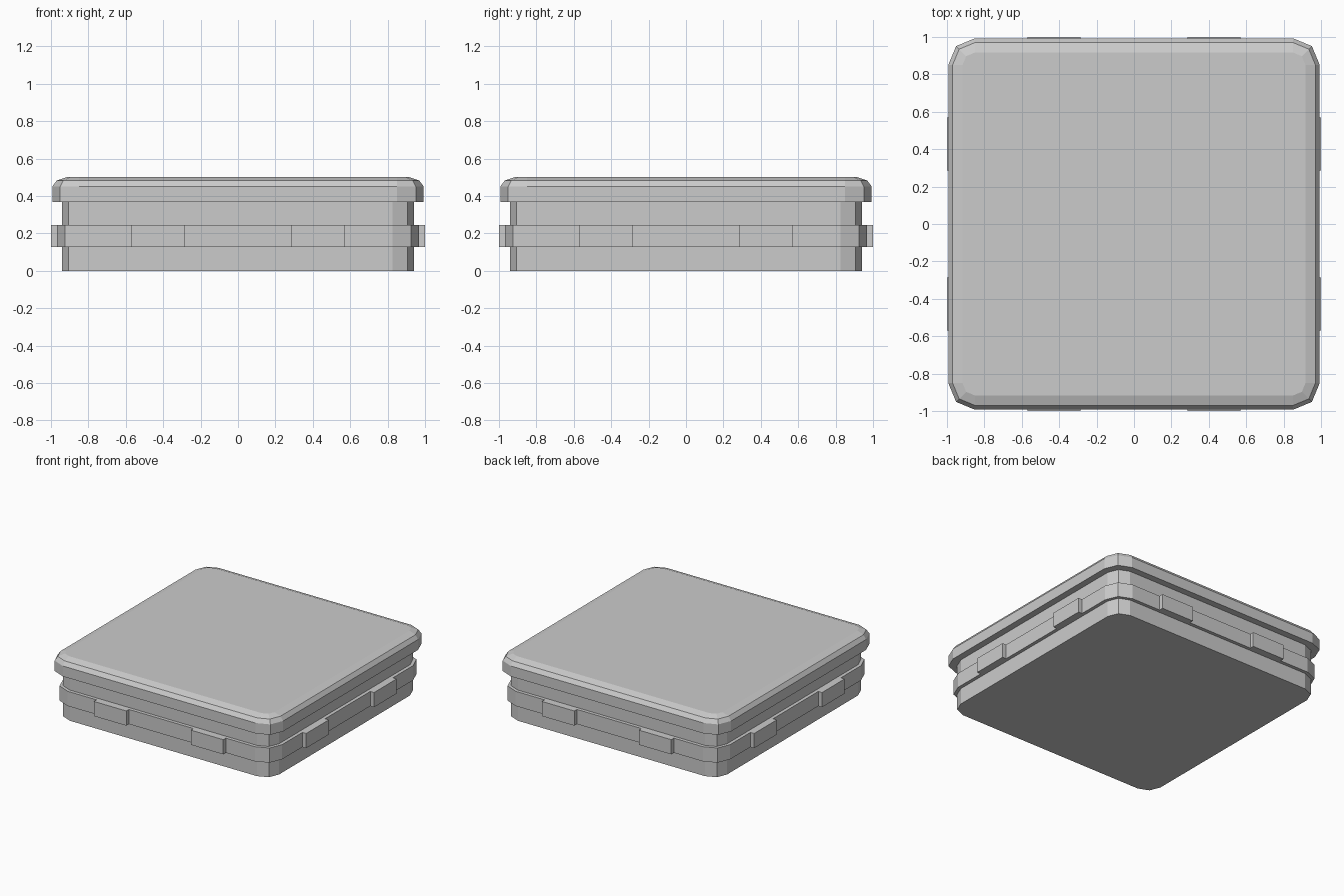
import bpy, bmesh
from math import cos, sin, pi

if "Cube" in bpy.data.objects:
    bpy.data.objects.remove(bpy.data.objects["Cube"])


def ring(bm, half, centre, z):
    """Rounded square outline with two-segment corners."""
    r = half - centre
    verts = []
    for k in range(4):
        sx, sy = [(1, 1), (-1, 1), (-1, -1), (1, -1)][k]
        for i in range(3):
            a = k * pi / 2 + i * pi / 4
            verts.append(bm.verts.new((sx * centre + r * cos(a), sy * centre + r * sin(a), z)))
    return verts


def finish(name, bm):
    bmesh.ops.recalc_face_normals(bm, faces=bm.faces)
    me = bpy.data.meshes.new(name)
    bm.to_mesh(me)
    bm.free()
    ob = bpy.data.objects.new(name, me)
    bpy.context.collection.objects.link(ob)
    return ob


def loft(name, profile, cap_bottom=False, cap_top=False):
    bm = bmesh.new()
    rings = [ring(bm, *p) for p in profile]
    for a, b in zip(rings, rings[1:]):
        for i in range(12):
            j = (i + 1) % 12
            bm.faces.new((a[i], a[j], b[j], b[i]))
    if cap_bottom:
        bm.faces.new(rings[0][::-1])
    if cap_top:
        bm.faces.new(rings[-1])
    ob = finish(name, bm)
    # open shells: make sure side faces point outward
    f = ob.data.polygons[0]
    return ob


# base body with its raised band (half width, corner centre, height)
Z0, Z1, ZL = 0.128, 0.245, 0.367
loft("base_body", [(0.94, 0.825, 0), (0.94, 0.825, Z0), (0.967, 0.825, Z0),
                   (0.967, 0.825, Z1), (0.94, 0.825, Z1), (0.94, 0.825, ZL)],
     cap_bottom=True)

# overhanging lid with rounded top edge
loft("lid", [(0.94, 0.825, ZL), (0.993, 0.85, ZL), (0.993, 0.85, 0.45),
             (0.97, 0.85, 0.482), (0.917, 0.85, 0.5)], cap_top=True)

# two tabs on each side of the band
for k, side in enumerate(("front", "right", "back", "left")):
    for s, label in ((-1, "a"), (1, "b")):
        bm = bmesh.new()
        bmesh.ops.create_cube(bm, size=1)
        for v in bm.verts:
            v.co.x = s * 0.4275 + v.co.x * 0.285
            v.co.y = -0.9835 + v.co.y * 0.033
            v.co.z = (Z0 + Z1) / 2 + v.co.z * (Z1 - Z0)
        tab = finish(f"tab_{side}_{label}", bm)
        tab.rotation_euler.z = k * pi / 2
